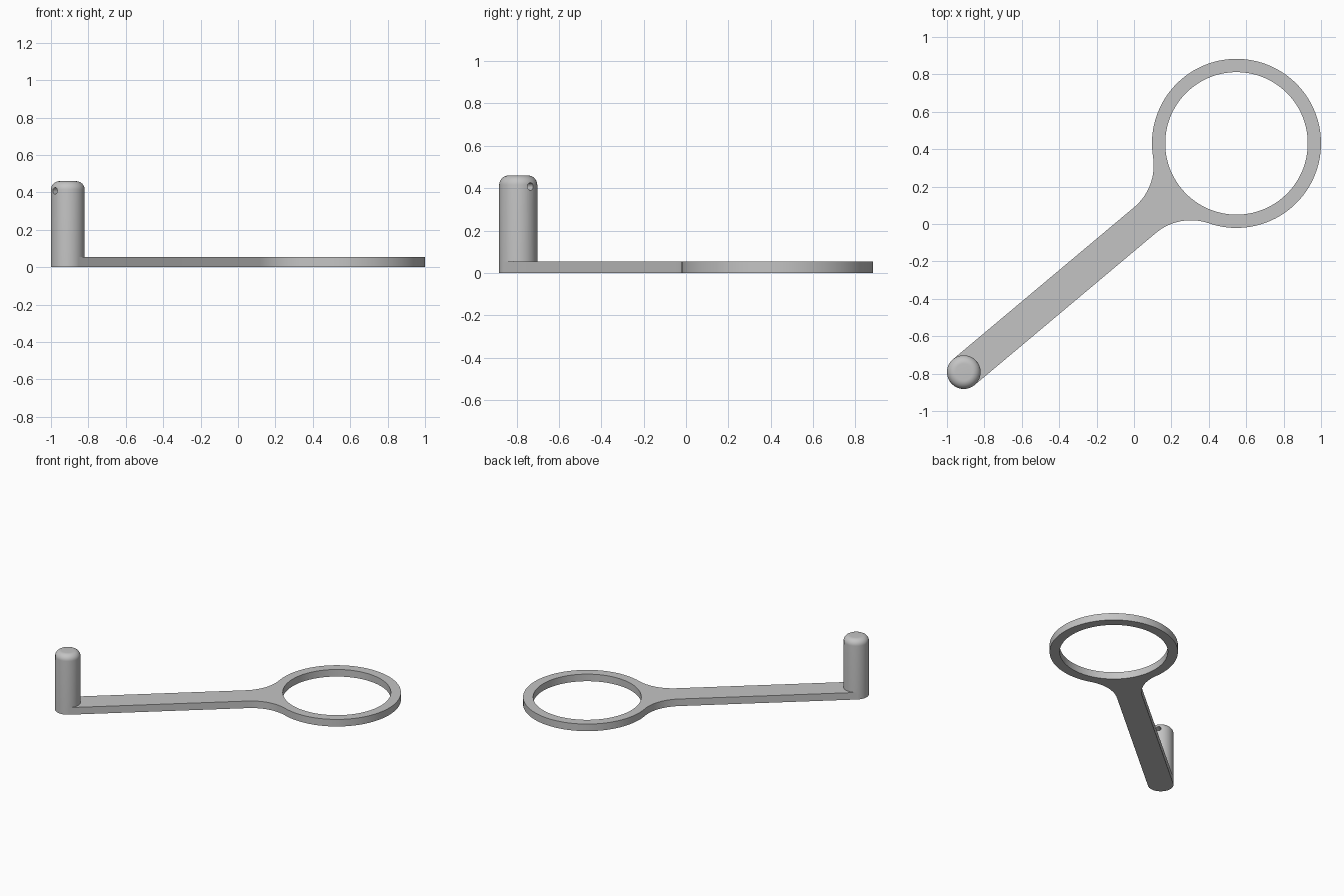
import bpy, bmesh
from math import sin, cos, pi, sqrt, atan2, radians
from mathutils import Vector, Matrix

cube = bpy.data.objects.get("Cube")
if cube:
    bpy.data.objects.remove(cube, do_unlink=True)

RING = Vector((0.548, 0.431, 0))
PEG = Vector((-0.91, -0.792, 0))
R_OUT, R_IN, R_PEG = 0.452, 0.381, 0.09
THICK, HEIGHT, ROUND, FILLET = 0.055, 0.46, 0.045, 0.293
AXIS = PEG - RING
LENGTH, HEADING = AXIS.length, atan2(AXIS.y, AXIS.x)

grey = bpy.data.materials.new("plain grey")
grey.use_nodes = True
grey.diffuse_color = (0.55, 0.55, 0.55, 1)
grey.node_tree.nodes["Principled BSDF"].inputs["Base Color"].default_value = (0.55, 0.55, 0.55, 1)


def make_object(name, bm):
    bmesh.ops.recalc_face_normals(bm, faces=bm.faces)
    mesh = bpy.data.meshes.new(name)
    bm.to_mesh(mesh)
    bm.free()
    mesh.materials.append(grey)
    obj = bpy.data.objects.new(name, mesh)
    bpy.context.collection.objects.link(obj)
    return obj


def select_only(obj):
    bpy.ops.object.select_all(action='DESELECT')
    obj.select_set(True)
    bpy.context.view_layer.objects.active = obj


def arc(cx, cy, radius, start, end, steps):
    angles = [start + (end - start) * i / steps for i in range(steps + 1)]
    return [(cx + radius * cos(a), cy + radius * sin(a)) for a in angles]


# Flat handle: ring, filleted neck and arm, drawn along local x from ring to peg
fx, fy = sqrt((R_OUT + FILLET) ** 2 - (R_PEG + FILLET) ** 2), R_PEG + FILLET
touch = atan2(fy, fx)
upper = arc(fx, fy, FILLET, touch + pi, 1.5 * pi, 16) + [(LENGTH, R_PEG)]
lower = [(x, -y) for x, y in upper]
outline = arc(0, 0, R_OUT, touch, 2 * pi - touch, 96)[1:-1] + lower + upper[::-1]
hole = arc(0, 0, R_IN, 0, 2 * pi, 96)[:-1]

bm = bmesh.new()
for loop in (outline, hole):
    verts = [bm.verts.new((x, y, 0)) for x, y in loop]
    for i, v in enumerate(verts):
        bm.edges.new((v, verts[i - 1]))
bmesh.ops.triangle_fill(bm, use_beauty=True, edges=bm.edges[:])
top = bmesh.ops.extrude_face_region(bm, geom=bm.faces[:])["geom"]
bmesh.ops.translate(bm, vec=(0, 0, THICK),
                    verts=[v for v in top if isinstance(v, bmesh.types.BMVert)])
bm.transform(Matrix.Translation(RING) @ Matrix.Rotation(HEADING, 4, 'Z'))
handle = make_object("ring_handle", bm)

# Upright peg with a rounded top, turned from a profile
profile = [(0, 0), (R_PEG, 0)]
profile += arc(R_PEG - ROUND, HEIGHT - ROUND, ROUND, 0, pi / 2, 10) + [(0, HEIGHT)]
bm = bmesh.new()
verts = [bm.verts.new((x, 0, z)) for x, z in profile]
edges = [bm.edges.new(pair) for pair in zip(verts, verts[1:])]
bmesh.ops.spin(bm, geom=verts + edges, axis=(0, 0, 1), cent=(0, 0, 0),
               angle=2 * pi, steps=64, use_duplicate=False)
bmesh.ops.remove_doubles(bm, verts=bm.verts, dist=0.0001)
bm.transform(Matrix.Translation(PEG))
peg = make_object("peg", bm)

# Small cross hole through the peg, in line with the arm
bm = bmesh.new()
bmesh.ops.create_cone(bm, cap_ends=True, segments=24, radius1=0.018, radius2=0.018, depth=0.4)
bm.transform(Matrix.Translation(PEG + Vector((0, 0, 0.408)))
             @ Matrix.Rotation(HEADING, 4, 'Z') @ Matrix.Rotation(pi / 2, 4, 'Y'))
cutter = make_object("hole_cutter", bm)
cutter.hide_render = True
cut = peg.modifiers.new("cross hole", 'BOOLEAN')
cut.operation, cut.solver, cut.object = 'DIFFERENCE', 'EXACT', cutter
select_only(peg)
bpy.ops.object.modifier_apply(modifier=cut.name)
bpy.data.objects.remove(cutter, do_unlink=True)

for obj in (handle, peg):
    select_only(obj)
    bpy.ops.object.shade_smooth_by_angle(angle=radians(30))
